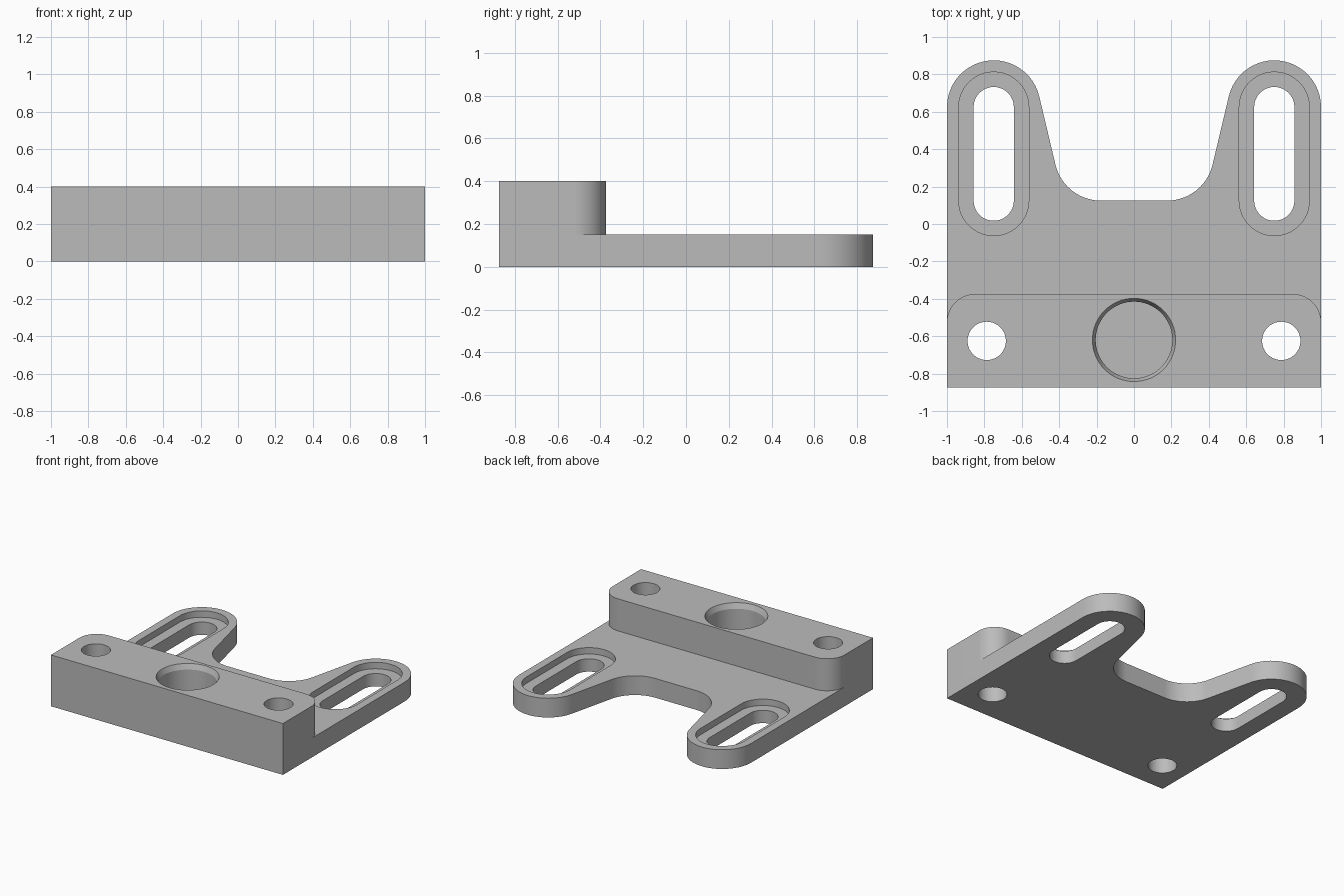
import bpy, bmesh
from math import sin, cos, radians

if "Cube" in bpy.data.objects:
    bpy.data.objects.remove(bpy.data.objects["Cube"])

metal = bpy.data.materials.new("plain grey")
metal.use_nodes = True
grey = (0.5, 0.5, 0.5, 1)
metal.diffuse_color = grey
metal.node_tree.nodes["Principled BSDF"].inputs["Base Color"].default_value = grey


def arc(cx, cy, r, start, end, steps=24):
    """Points on a circular arc, angles in degrees."""
    angles = [radians(start + (end - start) * i / steps) for i in range(steps + 1)]
    return [(cx + r * cos(a), cy + r * sin(a)) for a in angles]


def circle(cx, cy, r):
    return arc(cx, cy, r, 0, 360, 64)[:-1]


def slot(cx, y0, y1, r):
    return arc(cx, y1, r, 0, 180) + arc(cx, y0, r, 180, 360)


def mirrored(half):
    """Close an outline by adding its reflection in x."""
    return half + [(-x, y) for x, y in reversed(half)]


def loft(name, *levels):
    """Solid through matching outlines, each given as (outline, height)."""
    bm = bmesh.new()
    rings = [[bm.verts.new((x, y, z)) for x, y in pts] for pts, z in levels]
    n = len(rings[0])
    for low, high in zip(rings, rings[1:]):
        for i in range(n):
            j = (i + 1) % n
            bm.faces.new((low[i], low[j], high[j], high[i]))
    bm.faces.new(rings[0][::-1])
    bm.faces.new(rings[-1])
    bmesh.ops.recalc_face_normals(bm, faces=bm.faces)
    mesh = bpy.data.meshes.new(name)
    bm.to_mesh(mesh)
    bm.free()
    mesh.materials.append(metal)
    obj = bpy.data.objects.new(name, mesh)
    bpy.context.collection.objects.link(obj)
    return obj


def cut(target, cutter):
    cutter.hide_render = True
    mod = target.modifiers.new("cut", 'BOOLEAN')
    mod.operation = 'DIFFERENCE'
    mod.solver = 'EXACT'
    mod.object = cutter
    bpy.context.view_layer.objects.active = target
    bpy.ops.object.modifier_apply(modifier=mod.name)
    bpy.data.objects.remove(cutter)


front, block_back, ear_y, ear_x = -0.875, -0.375, 0.625, 0.75
plate_top, block_top = 0.15, 0.4
hole_y = -0.625

# Full-height body: front corners, rounded ears and the filleted notch
lean = 13.36
t = radians(lean)
notch_x = ear_x - (0.5 + 0.25 * sin(t)) / cos(t)
outline = mirrored([(1, front)]
                   + arc(ear_x, ear_y, 0.25, 0, 180 - lean)
                   + arc(notch_x, 0.375, 0.25, -lean, -90))
bracket = loft("mounting_bracket", (outline, 0), (outline, block_top))

# Lower the rear to plate height, leaving a block with rounded rear corners
r = 0.15
rear = mirrored([(1.2, 1.2), (1.2, block_back - r)]
                + arc(1 - r, block_back - r, r, 0, 90))
cut(bracket, loft("rear_cutter", (rear, plate_top), (rear, 0.6)))

# Stepped slots in the ears and through holes in the block
for side in (-1, 1):
    narrow = slot(side * ear_x, 0.125, ear_y, 0.1075)
    wide = slot(side * ear_x, 0.125, ear_y, 0.1875)
    cut(bracket, loft("slot_cutter", (narrow, -0.1), (narrow, 0.1), (wide, 0.1), (wide, 0.3)))
    hole = circle(side * 0.7875, hole_y, 0.1025)
    cut(bracket, loft("hole_cutter", (hole, -0.1), (hole, 0.6)))

# Blind central bore with a steep chamfered mouth
bore = circle(0, hole_y + 0.005, 0.205)
mouth = circle(0, hole_y + 0.005, 0.24)
cut(bracket, loft("bore_cutter", (bore, 0.1), (bore, 0.36), (mouth, 0.44)))

bpy.ops.object.select_all(action='DESELECT')
bracket.select_set(True)
bpy.context.view_layer.objects.active = bracket
bpy.ops.object.shade_smooth_by_angle(angle=radians(20))
